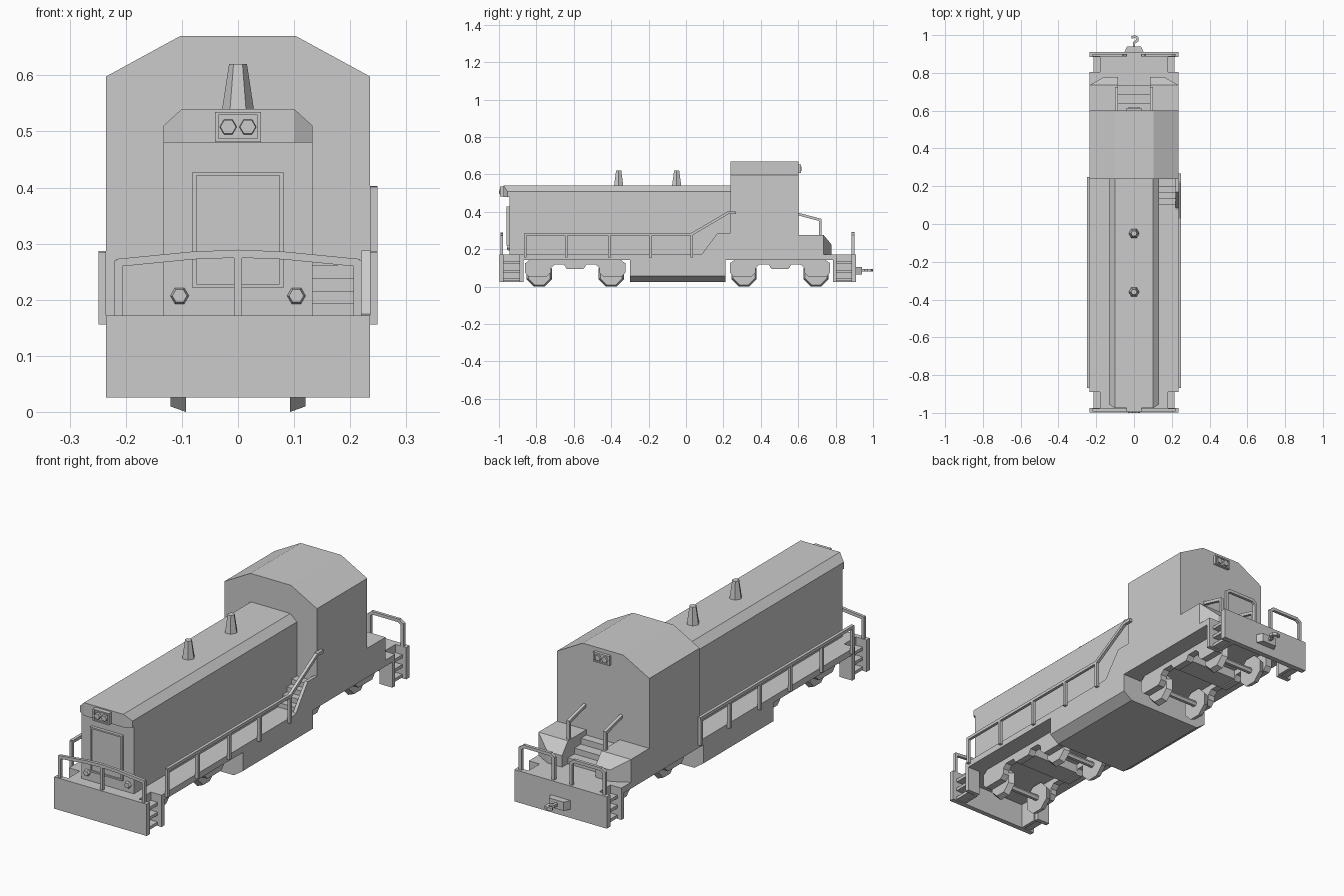
import bpy, bmesh, math
from mathutils import Vector

if "Cube" in bpy.data.objects:
    bpy.data.objects.remove(bpy.data.objects["Cube"])


def finish(name, bm, mirror=False):
    bmesh.ops.recalc_face_normals(bm, faces=bm.faces)
    me = bpy.data.meshes.new(name)
    bm.to_mesh(me)
    bm.free()
    ob = bpy.data.objects.new(name, me)
    bpy.context.collection.objects.link(ob)
    if mirror:
        ob.modifiers.new("mirror_x", 'MIRROR')
    return ob


def hull(name, pts, mirror=False):
    bm = bmesh.new()
    vs = [bm.verts.new(p) for p in pts]
    bmesh.ops.convex_hull(bm, input=vs)
    bmesh.ops.dissolve_limit(bm, angle_limit=0.01, verts=bm.verts, edges=bm.edges)
    return finish(name, bm, mirror)


def box(name, xs, ys, zs, mirror=False):
    return hull(name, [(x, y, z) for x in xs for y in ys for z in zs], mirror)


def prism(name, prof, axis, a, b, mirror=False):
    """Extrude a profile: axis 'X' takes (y, z) points, axis 'Y' takes (x, z)."""
    at = (lambda p, t: (t, p[0], p[1])) if axis == 'X' else (lambda p, t: (p[0], t, p[1]))
    bm = bmesh.new()
    f = bm.faces.new([bm.verts.new(at(p, a)) for p in prof])
    ext = bmesh.ops.extrude_face_region(bm, geom=[f])
    move = Vector(at((0, 0), b - a))
    bmesh.ops.translate(bm, vec=move, verts=[v for v in ext['geom'] if isinstance(v, bmesh.types.BMVert)])
    return finish(name, bm, mirror)


def cyl(name, n, p0, p1, r0, r1, mirror=False, phase=0.0):
    p0, p1 = Vector(p0), Vector(p1)
    q = (p1 - p0).to_track_quat('Z', 'Y')
    pts = []
    for p, r in ((p0, r0), (p1, r1)):
        for i in range(n):
            a = 2 * math.pi * (i + phase) / n
            pts.append(p + q @ Vector((r * math.cos(a), r * math.sin(a), 0)))
    return hull(name, pts, mirror)


def bars(name, paths, t=0.014, mirror=False):
    """Square-section rails along one or more point paths."""
    bm = bmesh.new()
    h = t / 2
    for path in paths:
        for a, b in zip(path, path[1:]):
            a, b = Vector(a), Vector(b)
            d = (b - a).normalized()
            q = d.to_track_quat('Z', 'Y')
            a, b = a - d * h * 0.6, b + d * h * 0.6
            rings = [[bm.verts.new(p + q @ Vector((sx * h, sy * h, 0)))
                      for sx, sy in ((-1, -1), (1, -1), (1, 1), (-1, 1))] for p in (a, b)]
            for i in range(4):
                j = (i + 1) % 4
                bm.faces.new((rings[0][i], rings[0][j], rings[1][j], rings[1][i]))
            bm.faces.new(rings[0])
            bm.faces.new(rings[1])
    return finish(name, bm, mirror)


def frame(name, x, z0, z1, y, depth_y, t):
    """Rectangular raised rim on a plane facing along y."""
    c = (y + depth_y) / 2
    d = abs(y - depth_y)
    for part, xs, zs in (("side_a", (-x, -x + t), (z0, z1)), ("side_b", (x - t, x), (z0, z1)),
                         ("bottom", (-x, x), (z0, z0 + t)), ("top", (-x, x), (z1 - t, z1))):
        box(f"{name}_{part}", xs, (c - d / 2, c + d / 2), zs)


# Deck and fuel tank
box("deck", (-0.235, 0.235), (-0.89, 0.80), (0.143, 0.172))
box("front_deck", (-0.18, 0.18), (-0.985, -0.88), (0.143, 0.172))
box("rear_deck", (-0.18, 0.18), (0.79, 0.895), (0.143, 0.172))
prism("fuel_tank", [(-0.235, 0.145), (-0.235, 0.058), (-0.19, 0.026), (0.19, 0.026),
                    (0.235, 0.058), (0.235, 0.145)], 'Y', -0.30, 0.21)

# End plates and corner steps
for end, plate, wall, gap in (("front", (-0.998, -0.975), (-0.89, -0.87), (-0.975, -0.89)),
                              ("rear", (0.885, 0.91), (0.785, 0.805), (0.805, 0.885))):
    box(end + "_plate", (-0.235, 0.235), plate, (0.026, 0.172))
    box(end + "_step_wall", (0.17, 0.235), wall, (0.026, 0.172), True)
    box(end + "_step_back", (0.165, 0.18), (gap[0], gap[1]), (0.026, 0.172), True)
    for k, z in enumerate((0.03, 0.075, 0.12)):
        box(f"{end}_step_{k}", (0.17, 0.215), gap, (z, z + 0.014), True)

# Bogies with wheels and axles
half = [(0.045, 0.095), (0.06, 0.118), (0.11, 0.118), (0.13, 0.10), (0.13, 0.075),
        (0.15, 0.055), (0.25, 0.055), (0.268, 0.075), (0.268, 0.125), (0.24, 0.145)]
for b, yc in (("front", -0.5925), ("rear", 0.5025)):
    prof = [(yc + y, z) for y, z in half] + [(yc - y, z) for y, z in reversed(half)]
    prism(b + "_bogie_side", prof, 'X', 0.122, 0.155, True)
    box(b + "_bogie_bolster", (-0.125, 0.125), (yc - 0.05, yc + 0.05), (0.10, 0.145))
    for k, dy in enumerate((-0.1925, 0.1925)):
        y = yc + dy
        cyl(f"{b}_wheel_{k}", 8, (0.093, y, 0.068), (0.12, y, 0.068), 0.0735, 0.063, True, 0.5)
        cyl(f"{b}_axle_{k}", 6, (-0.1, y, 0.068), (0.1, y, 0.068), 0.014, 0.014)

# Long hood with overhanging front brow
prism("hood", [(-0.133, 0.17), (0.133, 0.17), (0.133, 0.51), (0.10, 0.54),
               (-0.10, 0.54), (-0.133, 0.51)], 'Y', -0.945, 0.24)
hull("hood_brow", [(s * x, y, z) for s in (-1, 1) for x, y, z in
                   ((0.133, -0.94, 0.48), (0.133, -0.955, 0.48), (0.10, -0.975, 0.48), (0.133, -0.955, 0.51),
                    (0.133, -0.94, 0.51), (0.10, -0.975, 0.54), (0.10, -0.94, 0.54))])
box("hood_door", (-0.078, 0.078), (-0.952, -0.94), (0.224, 0.426))
frame("hood_door_frame", 0.081, 0.221, 0.428, -0.959, -0.94, 0.007)
cyl("marker_lamp", 6, (0.104, -0.94, 0.207), (0.104, -0.957, 0.207), 0.018, 0.013, True)
for k, y in enumerate((-0.36, -0.05)):
    cyl(f"exhaust_stack_{k}", 6, (0, y, 0.535), (0, y, 0.62), 0.029, 0.016)

# Cab
prism("cab", [(-0.235, 0.17), (0.235, 0.17), (0.235, 0.598), (0.103, 0.67),
              (-0.103, 0.67), (-0.235, 0.598)], 'Y', 0.237, 0.602)

# Headlights, front and rear
for end, y, d, z in (("front", -0.97, -1, 0.508), ("rear", 0.60, 1, 0.63)):
    w = 0.027 if d < 0 else 0.022
    e = 0.03 if d < 0 else 0.018
    box(end + "_headlight_box", (-0.038, 0.038), sorted((y, y + d * e * 0.6)), (z - w + 0.002, z + w - 0.002))
    frame(end + "_headlight_frame", 0.041, z - w, z + w, y, y + d * e * 0.85, 0.006)
    cyl(end + "_headlight", 6, (0.0175, y, z), (0.0175, y + d * e, z), 0.017, 0.014, True)

# Rear low hood either side of the steps
hull("rear_low_hood", [(x, y, z) for x, y in ((0.085, 0.59), (0.235, 0.59), (0.235, 0.735), (0.085, 0.735))
                       for z in (0.17, 0.277)] +
     [(x, 0.778, z) for x in (0.085, 0.16) for z in (0.17, 0.225)], True)
for k in range(3):
    z = 0.172 + 0.027 * (k + 1)
    box(f"rear_stair_{k}", (-0.086, 0.086), (0.59, 0.735 - 0.047 * k), (0.16, z))
bars("rear_stair_rail", [[(0.093, 0.60, 0.388), (0.093, 0.717, 0.357), (0.093, 0.717, 0.27)]], 0.014, True)

# Cab side steps on the right walkway
for k in range(4):
    box(f"side_stair_{k}", (0.13, 0.222), (0.10 + 0.033 * k, 0.24), (0.17, 0.193 + 0.023 * k))
prism("side_stair_panel", [(0.04, 0.165), (0.085, 0.175), (0.17, 0.288), (0.24, 0.288), (0.24, 0.165)],
      'X', 0.22, 0.235)

# Walkway railings
posts = (-0.86, -0.64, -0.41, -0.19, 0.03)
for side, x, rail in (("right", 0.242, [(0.03, 0.28), (0.225, 0.395), (0.262, 0.395)]),
                      ("left", -0.242, [(0.03, 0.28), (0.245, 0.28)])):
    ys = posts if side == "right" else posts + (0.24,)
    paths = [[(x, y, 0.16), (x, y, 0.28)] for y in ys]
    paths.append([(x, -0.86, 0.28)] + [(x, y, z) for y, z in rail])
    bars(side + "_walkway_rail", paths)

# End railings
bars("front_rail", [[(-0.213, -0.985, 0.17), (-0.213, -0.985, 0.266), (-0.08, -0.985, 0.279),
                     (0, -0.985, 0.282), (0.08, -0.985, 0.279), (0.213, -0.985, 0.266),
                     (0.213, -0.985, 0.17)], [(0, -0.985, 0.17), (0, -0.985, 0.282)]])
bars("rear_rail", [[(0.045, 0.893, 0.17), (0.045, 0.893, 0.272), (0.06, 0.893, 0.284), (0.195, 0.893, 0.284),
                    (0.213, 0.893, 0.272), (0.213, 0.893, 0.17)]], 0.014, True)

# Rear coupling hook
hull("coupler_base", [(x, y, z) for x, y in ((-0.053, 0.905), (0.053, 0.905), (-0.037, 0.94), (0.037, 0.94))
                      for z in (0.066, 0.106)])
bars("coupler_hook", [[(0, 0.93, 0.087), (0, 0.958, 0.087), (0.018, 0.972, 0.087), (0.018, 0.986, 0.087),
                       (0.004, 0.993, 0.087), (-0.01, 0.988, 0.087)]], 0.013)
